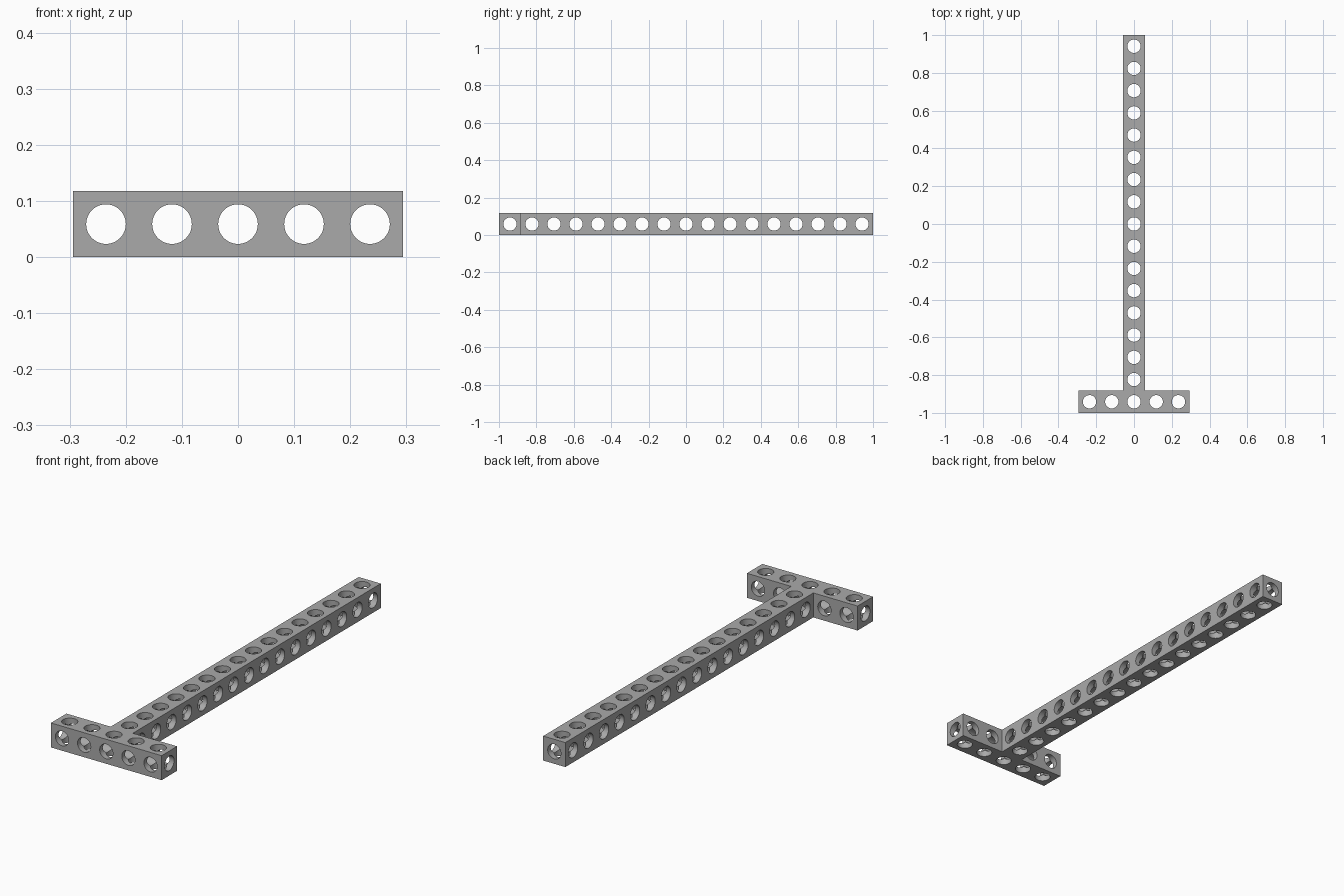
import bpy, bmesh
from math import pi
from mathutils import Matrix, Vector

if "Cube" in bpy.data.objects:
    bpy.data.objects.remove(bpy.data.objects["Cube"], do_unlink=True)

CELLS = 17              # holes along the long arm
CROSS = 5               # holes along the cross bar
P = 2 / CELLS           # hole pitch, also the bar thickness
R = 0.0353              # hole radius
SIDES = 48

grey = bpy.data.materials.new("mid_grey")
grey.use_nodes = True
colour = (0.4, 0.4, 0.4, 1)
grey.diffuse_color = colour
grey.node_tree.nodes["Principled BSDF"].inputs["Base Color"].default_value = colour


def make_object(name, bm):
    bmesh.ops.recalc_face_normals(bm, faces=bm.faces)
    mesh = bpy.data.meshes.new(name)
    bm.to_mesh(mesh)
    bm.free()
    mesh.materials.append(grey)
    obj = bpy.data.objects.new(name, mesh)
    bpy.context.collection.objects.link(obj)
    return obj


def bores(name, axis, centres, length):
    """Parallel cylinders along one axis, used as a hole cutter."""
    turn = {"X": Matrix.Rotation(pi / 2, 4, "Y"),
            "Y": Matrix.Rotation(pi / 2, 4, "X"),
            "Z": Matrix.Identity(4)}[axis]
    bm = bmesh.new()
    for c in centres:
        bmesh.ops.create_cone(bm, cap_ends=True, segments=SIDES, radius1=R, radius2=R,
                              depth=length, matrix=Matrix.Translation(c) @ turn)
    cutter = make_object(name, bm)
    cutter.hide_render = True
    return cutter


# T-shaped body extruded from its outline
half, wide = P / 2, CROSS * P / 2
right_side = [(wide, -1), (wide, -1 + P), (half, -1 + P), (half, 1)]
outline = right_side + [(-x, y) for x, y in reversed(right_side)]
bm = bmesh.new()
base = bm.faces.new([bm.verts.new((x, y, 0)) for x, y in outline])
top = bmesh.ops.extrude_face_region(bm, geom=[base])
bmesh.ops.translate(bm, vec=(0, 0, P),
                    verts=[v for v in top["geom"] if isinstance(v, bmesh.types.BMVert)])
beam = make_object("perforated_t_beam", bm)

# Hole centres along the arm and along the cross bar
front_y = -1 + half
arm = [Vector((0, front_y + i * P, half)) for i in range(CELLS)]
bar = [Vector(((i - CROSS // 2) * P, front_y, half)) for i in range(CROSS)]
bar_sides = [c for c in bar if abs(c.x) > half]

# Holes up, across and lengthwise
cutters = [bores("vertical_holes", "Z", arm + bar_sides, 2 * P),
           bores("sideways_holes", "X", arm, 1),
           bores("bar_front_holes", "Y", bar_sides, 2 * P),
           bores("arm_long_hole", "Y", [Vector((0, 0, half))], 3)]
for cutter in cutters:
    cut = beam.modifiers.new(cutter.name, "BOOLEAN")
    cut.operation = "DIFFERENCE"
    cut.solver = "EXACT"
    cut.object = cutter

# Bake the cuts and drop the cutters
bpy.context.view_layer.update()
graph = bpy.context.evaluated_depsgraph_get()
beam_mesh = bpy.data.meshes.new_from_object(beam.evaluated_get(graph))
beam.modifiers.clear()
beam.data = beam_mesh
for cutter in cutters:
    bpy.data.objects.remove(cutter, do_unlink=True)

# Smooth bores with crisp edges
bpy.ops.object.select_all(action="DESELECT")
beam.select_set(True)
bpy.context.view_layer.objects.active = beam
bpy.ops.object.shade_smooth_by_angle(angle=pi / 6)
